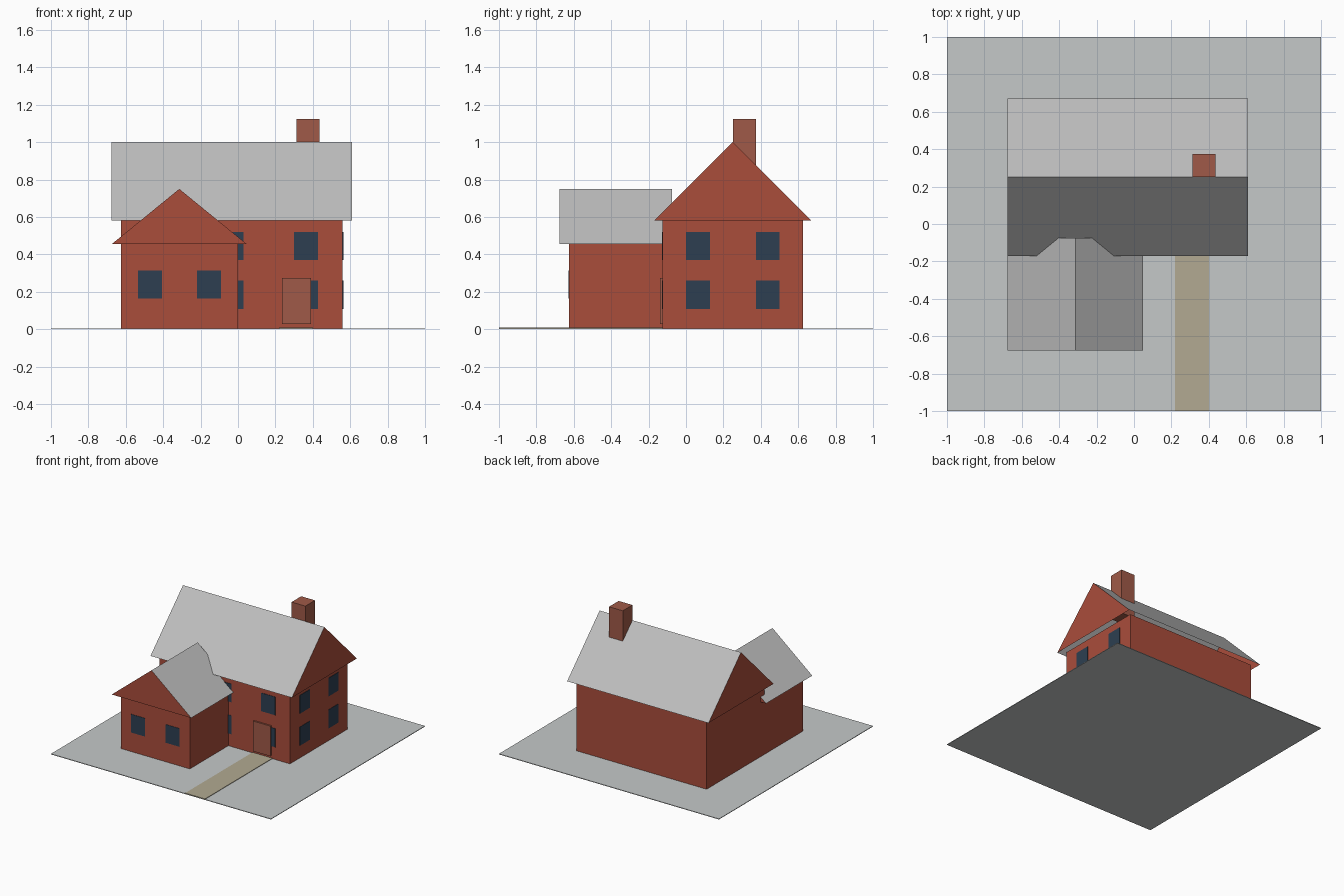
import bpy

if "Cube" in bpy.data.objects:
    bpy.data.objects.remove(bpy.data.objects["Cube"])


def material(name, rgb):
    """Flat material from 8-bit sRGB values."""
    linear = [((c / 255 + 0.055) / 1.055) ** 2.4 for c in rgb] + [1.0]
    mat = bpy.data.materials.new(name)
    mat.use_nodes = True
    mat.diffuse_color = linear
    mat.node_tree.nodes["Principled BSDF"].inputs["Base Color"].default_value = linear
    return mat


BRICK = material("red brick", (170, 77, 59))
CLAY = material("brown clay", (160, 90, 72))
ROOF = material("grey roofing", (190, 190, 190))
GLASS = material("dark blue glass", (45, 63, 81))
GROUND = material("pale grey ground", (197, 201, 201))
PATH = material("sand path", (178, 170, 146))


def mesh_object(name, verts, faces, mats, slots=None):
    mesh = bpy.data.meshes.new(name)
    mesh.from_pydata(verts, [], faces)
    for mat in mats:
        mesh.materials.append(mat)
    if slots:
        for poly, slot in zip(mesh.polygons, slots):
            poly.material_index = slot
    obj = bpy.data.objects.new(name, mesh)
    bpy.context.collection.objects.link(obj)
    return obj


def box(name, x, y, z, mat):
    """Box between (low, high) pairs on each axis."""
    verts = [(a, b, c) for a in x for b in y for c in z]
    faces = [(0, 1, 3, 2), (4, 6, 7, 5), (0, 4, 5, 1),
             (2, 3, 7, 6), (0, 2, 6, 4), (1, 5, 7, 3)]
    return mesh_object(name, verts, faces, [mat])


def gable_roof(name, along, across, eave, ridge, ridge_on_x):
    """Open-bottomed roof: two grey slopes and two brick gable ends."""
    low, high = across
    profile = [(low, eave), ((low + high) / 2, ridge), (high, eave)]
    verts = [(a, p, z) if ridge_on_x else (p, a, z)
             for a in along for p, z in profile]
    faces = [(0, 3, 4, 1), (1, 4, 5, 2), (0, 1, 2), (3, 5, 4)]
    if not ridge_on_x:
        faces = [f[::-1] for f in faces]
    return mesh_object(name, verts, faces, [ROOF, BRICK], [0, 0, 1, 1])


# Ground and path
box("ground", (-1, 1), (-1, 1), (0, 0.005), GROUND)
box("path", (0.22, 0.4), (-1, -0.125), (0.004, 0.009), PATH)

# Walls
box("main_walls", (-0.625, 0.56), (-0.125, 0.625), (0.002, 0.58), BRICK)
box("wing_walls", (-0.625, 0), (-0.625, -0.12), (0.002, 0.455), BRICK)

# Roofs
gable_roof("main_roof", (-0.675, 0.61), (-0.172, 0.672), 0.58, 1.0, True)
gable_roof("wing_roof", (-0.675, -0.075), (-0.675, 0.047), 0.455, 0.75, False)

# Chimney and door
box("chimney", (0.312, 0.437), (0.25, 0.375), (0.75, 1.125), CLAY)
box("door", (0.235, 0.39), (-0.138, -0.125), (0.027, 0.275), CLAY)

# Windows: thin panes set on the walls
PANE = 0.128
UPPER, LOWER = (0.37, 0.52), (0.107, 0.26)
for x in (-0.535, -0.22):
    box("wing_window", (x, x + PANE), (-0.628, -0.624), (0.163, 0.313), GLASS)
for floor, height in (("upper", UPPER), ("lower", LOWER)):
    for x in (-0.098, 0.3):
        box(floor + "_front_window", (x, x + PANE), (-0.128, -0.124), height, GLASS)
    for y in (0, 0.373):
        box(floor + "_side_window", (0.559, 0.563), (y, y + PANE), height, GLASS)
